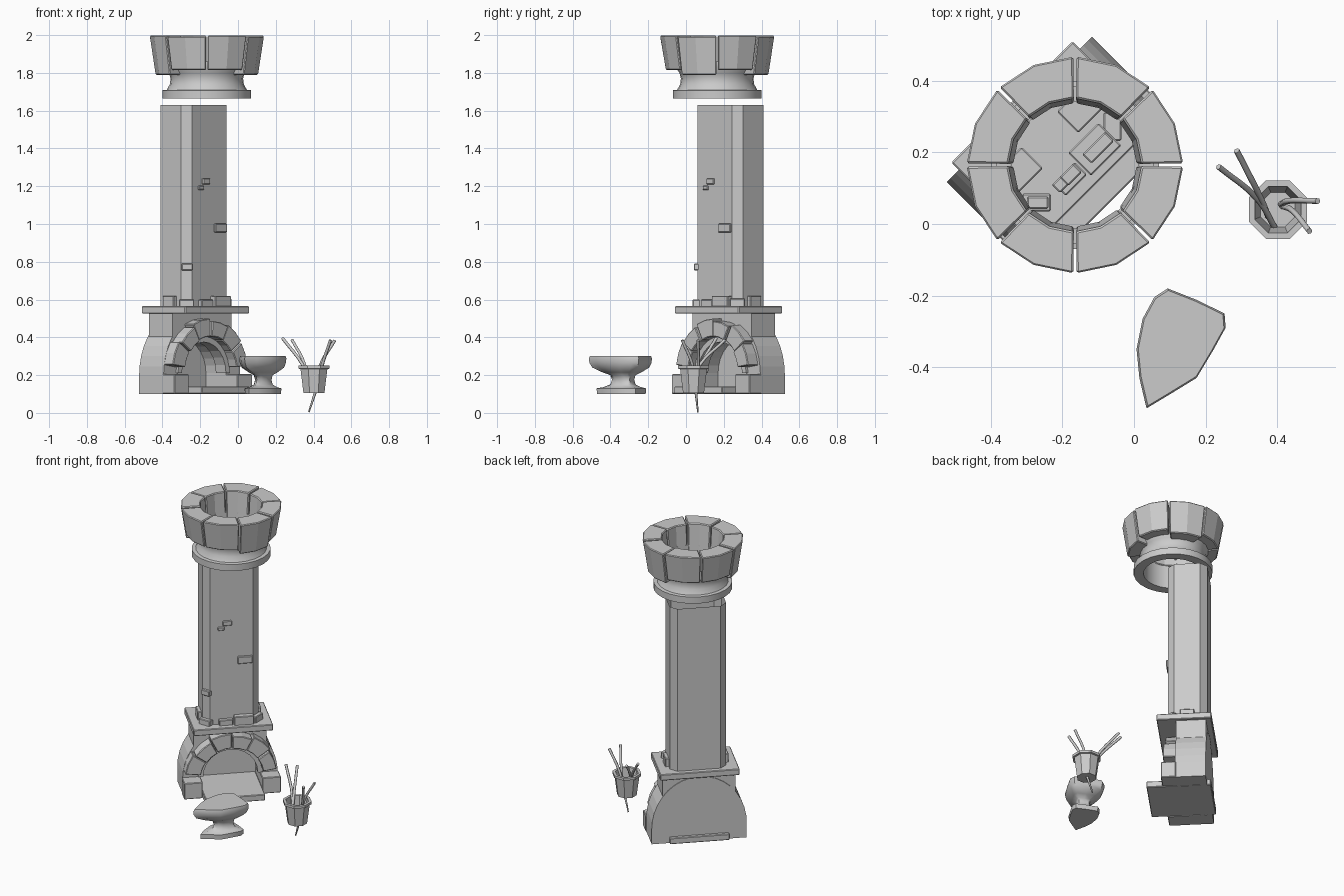
import bpy, bmesh, math
from mathutils import Matrix, Vector

if "Cube" in bpy.data.objects:
    bpy.data.objects.remove(bpy.data.objects["Cube"])

stone = bpy.data.materials.new("stone_grey")
stone.use_nodes = True
GREY = (0.6, 0.6, 0.6, 1)
stone.diffuse_color = GREY
stone.node_tree.nodes["Principled BSDF"].inputs["Base Color"].default_value = GREY

TURN = Matrix.Rotation(math.radians(45), 4, 'Z')   # the chimney stands turned by 45 degrees
CROWN = Matrix.Translation((-0.165, 0.165, 0))


def finish(name, bm, matrix=None, bevel=0, smooth=0):
    bmesh.ops.recalc_face_normals(bm, faces=bm.faces)
    mesh = bpy.data.meshes.new(name)
    if matrix:
        bm.transform(matrix)
    bm.to_mesh(mesh)
    bm.free()
    mesh.materials.append(stone)
    ob = bpy.data.objects.new(name, mesh)
    bpy.context.collection.objects.link(ob)
    if bevel:
        mod = ob.modifiers.new("soft_edges", 'BEVEL')
        mod.width = bevel
        mod.segments = 1
    if smooth:
        bpy.ops.object.select_all(action='DESELECT')
        ob.select_set(True)
        bpy.context.view_layer.objects.active = ob
        bpy.ops.object.shade_smooth_by_angle(angle=math.radians(smooth))
    return ob


def loft(name, rings, caps=(True, True), closed=False, **kw):
    """Skin a list of point rings."""
    bm = bmesh.new()
    rows = [[bm.verts.new(p) for p in ring] for ring in rings]
    pairs = list(zip(rows, rows[1:])) + ([(rows[-1], rows[0])] if closed else [])
    for a, b in pairs:
        for i in range(len(a)):
            j = (i + 1) % len(a)
            bm.faces.new((a[i], a[j], b[j], b[i]))
    if caps[0] and not closed:
        bm.faces.new(rows[0])
    if caps[1] and not closed:
        bm.faces.new(rows[-1])
    return finish(name, bm, **kw)


def box(name, x, y, z, bevel=0.004, spin=0, matrix=TURN):
    bm = bmesh.new()
    bmesh.ops.create_cube(bm, size=1)
    size = Matrix.Diagonal((x[1] - x[0], y[1] - y[0], z[1] - z[0], 1))
    mid = Vector((sum(x) / 2, sum(y) / 2, sum(z) / 2))
    bm.transform(Matrix.Translation(mid) @ Matrix.Rotation(math.radians(spin), 4, 'Z') @ size)
    return finish(name, bm, matrix, bevel)


def front_prism(name, outline, y0, y1, **kw):
    """Extrude an (x, z) outline from y0 to y1."""
    return loft(name, [[(x, y, z) for x, z in outline] for y in (y0, y1)], matrix=TURN, **kw)


def arc(r, z, a0, a1, n):
    angles = [math.radians(a0 + (a1 - a0) * i / n) for i in range(n + 1)]
    return [(r * math.cos(a), z + r * math.sin(a)) for a in angles]


def lathe(name, profile, n, offset=0, caps=(False, False), **kw):
    rings = [[(r * math.cos(math.tau * (i + offset) / n), r * math.sin(math.tau * (i + offset) / n), z)
              for i in range(n)] for r, z in profile]
    return loft(name, rings, caps=caps, **kw)


# Rounded firebox with an arched opening
half = [(0.287, 0.1), (0.287, 0.2)] + [(x, 0.2 + (z - 0.2) * 1.12) for x, z in arc(0.287, 0.2, 8, 172, 16)]
outer = half + [(-0.287, 0.2), (-0.287, 0.1)]
opening = [(-0.18, 0.1)] + arc(0.18, 0.21, 180, 0, 14) + [(0.18, 0.1)]
front_prism("firebox", outer + opening, 0.27, 0.42)
front_prism("firebox_back", outer, 0.42, 0.453)
top_block = [(0.22, 0.36), (0.22, 0.53), (-0.22, 0.53), (-0.22, 0.36)] + arc(0.19, 0.21, 130, 50, 6)
front_prism("upper_firebox", top_block, 0.27, 0.448)

# Arch stones, alternating slightly in thickness
for i in range(6):
    a = 8 + i * 27.5
    r = 0.285 if i % 2 else 0.272
    front_prism("arch_stone", arc(r, 0.215, a, a + 26.5, 2) + arc(0.19, 0.215, a + 26.5, a, 2),
                0.195 + 0.01 * (i % 2), 0.29, bevel=0.004)
front_prism("inner_arch", arc(0.195, 0.21, 0, 180, 12) + arc(0.165, 0.21, 180, 0, 12), 0.255, 0.33)

# Feet, hearth and mantel
for s in (-1, 1):
    box("arch_foot", sorted((s * 0.18, s * 0.292)), (0.185, 0.275), (0.1, 0.205))
box("hearth_slab", (-0.18, 0.18), (0.09, 0.475), (0.1, 0.14))
box("mantel", (-0.24, 0.24), (0.155, 0.482), (0.525, 0.565))

# Open eight-sided shaft
w, c, f, b = 0.17, 0.04, 0.215, 0.45
plan = [(-w + c, f), (w - c, f), (w, f + c), (w, b - c), (w - c, b), (-w + c, b), (-w, b - c), (-w, f + c)]
loft("chimney_shaft", [[(x, y, z) for x, y in plan] for z in (0.565, 1.63)], caps=(False, False), matrix=TURN)

# Stones around the foot of the shaft
box("foot_stone", (-0.08, 0.005), (0.19, 0.24), (0.56, 0.6))
box("foot_stone", (0.01, 0.13), (0.18, 0.27), (0.56, 0.62))
box("foot_stone", (-0.19, -0.11), (0.21, 0.26), (0.56, 0.6), spin=-45)
box("foot_stone", (0.11, 0.19), (0.21, 0.26), (0.56, 0.605), spin=45)
for s in (-1, 1):
    box("side_foot_stone", sorted((s * 0.07, s * 0.192)), (0.29, 0.375), (0.56, 0.62))

# Bricks showing on the shaft
box("wall_brick", (0.035, 0.125), (0.203, 0.24), (0.955, 1.002))
box("wall_brick", (-0.055, 0.0), (0.205, 0.24), (1.21, 1.242))
box("wall_brick", (-0.085, -0.045), (0.207, 0.24), (1.18, 1.203))
box("corner_brick", (-0.178, -0.118), (0.215, 0.25), (0.755, 0.79), spin=-45)

# Flared neck under the crown
neck = [(0.176, 1.665), (0.235, 1.665), (0.235, 1.708), (0.212, 1.71), (0.196, 1.74), (0.192, 1.77),
        (0.2, 1.8), (0.22, 1.83), (0.22, 1.86), (0.176, 1.86)]
lathe("crown_neck", neck, 24, closed=True, matrix=CROWN, smooth=35)

# Crown of eight wedge stones, leaning outwards
for i in range(8):
    low = 1.79 if i % 3 == 1 else 1.815
    rings = []
    for z, r_out, r_in in ((low, 0.272, 0.172), (1.997 - 0.004 * (i % 2), 0.303, 0.186)):
        a = i * 45 + 0.9
        rings.append([(x, y, z) for x, y in arc(r_out, 0, a, a + 43.2, 2) + arc(r_in, 0, a + 43.2, a, 2)])
    loft("crown_stone", rings, matrix=CROWN, bevel=0.005)

# Leaf-shaped stone basin on a pedestal
leaf = [(.094, -.18), (.175, -.212), (.253, -.25), (.256, -.29), (.22, -.355), (.175, -.43), (.1, -.476),
        (.035, -.515), (.015, -.43), (.007, -.35), (.024, -.265), (.057, -.204)]
cx, cy = 0.135, -0.325
levels = [(0.1, 0.77), (0.13, 0.78), (0.136, 0.6), (0.15, 0.4), (0.175, 0.35), (0.2, 0.4), (0.215, 0.62),
          (0.24, 0.9), (0.265, 0.98), (0.288, 1), (0.302, 0.96)]
loft("leaf_basin", [[(cx + (x - cx) * s, cy + (y - cy) * s, z) for x, y in leaf] for z, s in levels], smooth=50)

# Eight-sided bucket
bucket = [(0.06, 0.105), (0.077, 0.232), (0.088, 0.234), (0.088, 0.25), (0.07, 0.25), (0.052, 0.125)]
lathe("bucket", bucket, 8, 0.5, (True, True), matrix=Matrix.Translation((0.402, 0.04, 0)))

# Curved sticks in the bucket
sticks = [[(.393, -.01, .13), (.345, .07, .25), (.236, .16, .395)],
          [(.375, .02, .13), (.355, .07, .25), (.287, .205, .385)],
          [(.41, .055, .13), (.435, .065, .25), (.513, .064, .385)],
          [(.375, .063, .004), (.415, .05, .13), (.445, .035, .25), (.49, -.02, .385)]]
for path in sticks:
    cu = bpy.data.curves.new("stick", 'CURVE')
    cu.dimensions = '3D'
    cu.bevel_depth = 0.0085
    cu.bevel_resolution = 1
    cu.resolution_u = 4
    cu.use_fill_caps = True
    sp = cu.splines.new('BEZIER')
    sp.bezier_points.add(len(path) - 1)
    for k, (p, co) in enumerate(zip(sp.bezier_points, path)):
        p.co = co
        p.handle_left_type = p.handle_right_type = 'AUTO'
        p.radius = 0.5 if co[2] < 0.05 else 1
    cu.materials.append(stone)
    bpy.context.collection.objects.link(bpy.data.objects.new("stick", cu))
